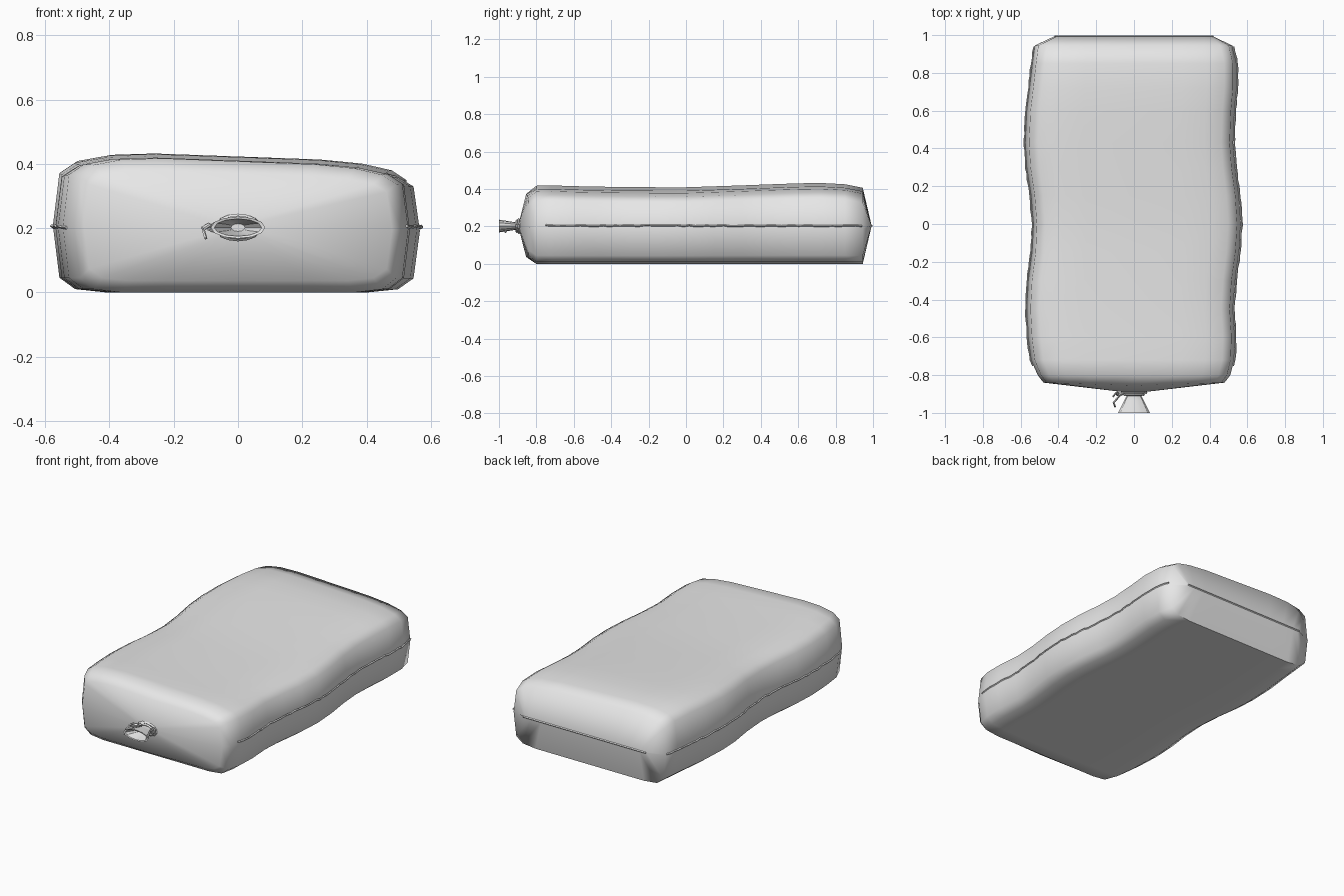
import bpy, math, random
from mathutils import Vector

if "Cube" in bpy.data.objects:
    bpy.data.objects.remove(bpy.data.objects["Cube"])

random.seed(4)
cloth = bpy.data.materials.new("grey cloth")
cloth.diffuse_color = (0.8, 0.8, 0.8, 1)
cloth.use_nodes = True
cloth.node_tree.nodes["Principled BSDF"].inputs["Base Color"].default_value = cloth.diffuse_color


def loft(name, rings, cap=(True, True), angle=60):
    """Skin a list of equal closed rings."""
    n = len(rings[0])
    verts = [p for r in rings for p in r]
    faces = []
    for i in range(len(rings) - 1):
        for j in range(n):
            k = (j + 1) % n
            faces.append((i*n + j, i*n + k, (i + 1)*n + k, (i + 1)*n + j))
    if cap[0]:
        faces.append(tuple(reversed(range(n))))
    if cap[1]:
        faces.append(tuple(range(len(verts) - n, len(verts))))
    mesh = bpy.data.meshes.new(name)
    mesh.from_pydata(verts, [], faces)
    mesh.materials.append(cloth)
    ob = bpy.data.objects.new(name, mesh)
    bpy.context.collection.objects.link(ob)
    bpy.ops.object.select_all(action='DESELECT')
    ob.select_set(True)
    bpy.context.view_layer.objects.active = ob
    bpy.ops.object.mode_set(mode='EDIT')
    bpy.ops.mesh.select_all(action='SELECT')
    bpy.ops.mesh.normals_make_consistent(inside=False)
    bpy.ops.object.mode_set(mode='OBJECT')
    bpy.ops.object.shade_smooth_by_angle(angle=math.radians(angle))
    return ob


def tube(name, path, r, closed=False):
    """Thin four-sided cord along a path."""
    path = [Vector(p) for p in path]
    rings, n = [], len(path)
    for i, p in enumerate(path):
        a = path[(i - 1) % n] if closed else path[max(i - 1, 0)]
        b = path[(i + 1) % n] if closed else path[min(i + 1, n - 1)]
        t = (b - a).normalized()
        u = t.cross(Vector((0, 0, 1)) if abs(t.z) < 0.9 else Vector((0, 1, 0))).normalized()
        v = t.cross(u)
        rings.append([p + r*(math.cos(q)*u + math.sin(q)*v)
                      for q in (0, math.pi/2, math.pi, 3*math.pi/2)])
    if closed:
        rings.append(rings[0])
    return loft(name, rings, (not closed, not closed), 30)


# Cross-section: share of half width, share of height
half = [(0.0, 1.0), (0.47, 1.0), (0.71, 0.98), (0.88, 0.935), (0.965, 0.86), (1.0, 0.49),
        (0.965, 0.11), (0.88, 0.025), (0.71, 0.0), (0.47, 0.0), (0.0, 0.0)]
section = half + [(-x, z) for x, z in half[-2:0:-1]]

# Stations along the bag: y, left edge, right edge, top height
stations = [(-0.80, -0.51, 0.51, 0.408), (-0.72, -0.545, 0.53, 0.41),
            (-0.60, -0.56, 0.535, 0.406), (-0.45, -0.568, 0.525, 0.403),
            (-0.30, -0.56, 0.535, 0.401), (-0.15, -0.54, 0.556, 0.40),
            (0.00, -0.533, 0.566, 0.40), (0.15, -0.545, 0.556, 0.405),
            (0.30, -0.568, 0.535, 0.410), (0.43, -0.576, 0.525, 0.415),
            (0.60, -0.568, 0.532, 0.421), (0.72, -0.553, 0.543, 0.423),
            (0.85, -0.538, 0.543, 0.416), (0.945, -0.525, 0.52, 0.397)]
MID = 0.204


def ring(y, left, right, top):
    return [Vector((x*(right if x > 0 else -left), y, z*(top - 0.02*x*z))) for x, z in section]


body = [ring(*s) for s in stations]
# Rounded rim and shallow pointed front panel
rim = [Vector((p.x*0.94, -0.855 + 0.03*abs(p.x), MID + (p.z - MID)*0.82)) for p in body[0]]
neck_base = [Vector((0.035*math.sin(a), -0.892, MID + 0.022*math.cos(a)))
             for a in (2*math.pi*i/len(section) for i in range(len(section)))]
# Wedge-shaped back end pinched to a seam
pinch = [Vector((p.x*0.81, 0.992, MID + (p.z - MID)*0.015)) for p in body[-1]]
loft("bag_body", [neck_base, rim] + body + [pinch], angle=75)


# Stitched side seams with slight irregularity
def edge(y, side):
    for a, b in zip(stations, stations[1:]):
        if y <= b[0]:
            f = (y - a[0])/(b[0] - a[0])
            return a[side] + f*(b[side] - a[side])


for name, side, s in (("left_seam", 1, -1), ("right_seam", 2, 1)):
    pts = []
    for i in range(56):
        y = -0.75 + 1.69*i/55
        pts.append((edge(y, side) + s*random.uniform(0.001, 0.006), y,
                    MID + random.uniform(-0.003, 0.003)))
    tube(name, pts, 0.005)
tube("back_seam", [(-0.42 + 0.84*i/20, 0.994, MID) for i in range(21)], 0.005)

# Gathered neck flaring to an open, hollow mouth
profile = [(-0.885, 0.04, 0.022), (-0.905, 0.036, 0.019), (-0.935, 0.052, 0.024),
           (-1.0, 0.085, 0.034), (-0.998, 0.074, 0.027), (-0.94, 0.036, 0.019),
           (-0.915, 0.022, 0.012)]
mouth = [[(rx*math.sin(2*math.pi*i/12), y, 0.202 + rz*math.cos(2*math.pi*i/12))
          for i in range(12)] for y, rx, rz in profile]
loft("tied_neck", mouth, angle=25)

# Cord wound round the neck, with a knot and loose ends
for k, y in enumerate((-0.893, -0.904)):
    rx, rz = (0.066, 0.036) if k == 0 else (0.052, 0.03)
    tube("neck_cord", [(rx*math.sin(2*math.pi*i/14), y, 0.202 + rz*math.cos(2*math.pi*i/14))
                       for i in range(14)], 0.007, True)
tube("cord_knot", [(-0.058, -0.897, 0.214), (-0.078, -0.906, 0.208), (-0.09, -0.903, 0.198),
                   (-0.07, -0.9, 0.193)], 0.008)
tube("cord_end_long", [(-0.07, -0.9, 0.202), (-0.09, -0.925, 0.207), (-0.108, -0.945, 0.195),
                       (-0.1, -0.968, 0.168)], 0.005)
tube("cord_end_short", [(-0.07, -0.9, 0.2), (-0.092, -0.89, 0.211), (-0.112, -0.915, 0.2)], 0.005)
